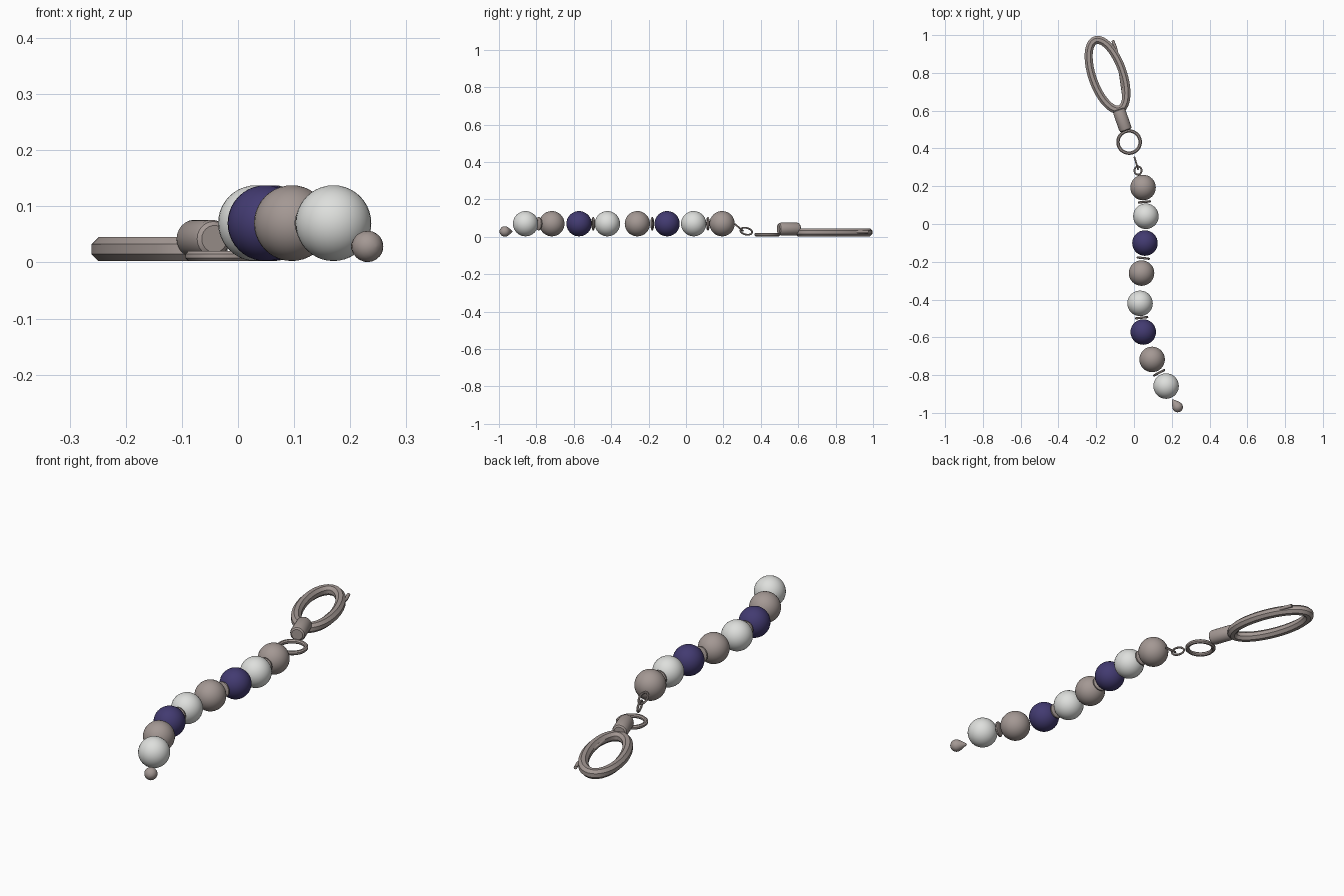
import bpy, math
from mathutils import Vector, Matrix

if "Cube" in bpy.data.objects:
    bpy.data.objects.remove(bpy.data.objects["Cube"])


def material(name, rgb):
    m = bpy.data.materials.new(name)
    m.diffuse_color = (*rgb, 1)
    m.use_nodes = True
    m.node_tree.nodes["Principled BSDF"].inputs["Base Color"].default_value = m.diffuse_color
    return m


TAUPE = material("taupe metal", (0.37, 0.315, 0.295))
NAVY = material("deep violet", (0.055, 0.043, 0.165))
WHITE = material("pearl white", (0.73, 0.74, 0.72))


def make(name, verts, faces, mat, loc=(0, 0, 0), rot=None, angle=35):
    me = bpy.data.meshes.new(name)
    me.from_pydata(verts, [], faces)
    me.materials.append(mat)
    ob = bpy.data.objects.new(name, me)
    bpy.context.collection.objects.link(ob)
    ob.matrix_world = Matrix.Translation(loc) @ (rot or Matrix()).to_4x4()
    bpy.ops.object.select_all(action='DESELECT')
    ob.select_set(True)
    bpy.context.view_layer.objects.active = ob
    bpy.ops.object.shade_smooth_by_angle(angle=math.radians(angle))
    return ob


def lathe(name, profile, loc, direction, mat, n=24):
    """Revolve (radius, height) points about an axis; the ends are capped."""
    verts = [(r * math.cos(2 * math.pi * i / n), r * math.sin(2 * math.pi * i / n), h)
             for r, h in profile for i in range(n)]
    faces = [(k * n + i, k * n + (i + 1) % n, (k + 1) * n + (i + 1) % n, (k + 1) * n + i)
             for k in range(len(profile) - 1) for i in range(n)]
    faces += [tuple(reversed(range(n))), tuple(range((len(profile) - 1) * n, len(profile) * n))]
    rot = Vector(direction).to_track_quat('Z', 'Y').to_matrix()
    return make(name, verts, faces, mat, loc, rot)


def ring(name, a, b, tube, loc, rot, mat, n=40, sides=8):
    """Elliptical ring whose long axis a runs along local y."""
    k = tube / math.cos(math.pi / sides)
    verts, faces = [], []
    for i in range(n):
        t = 2 * math.pi * i / n
        p = Vector((b * math.cos(t), a * math.sin(t), 0))
        out = Vector((a * math.cos(t), b * math.sin(t), 0)).normalized()
        for j in range(sides):
            s = 2 * math.pi * (j + 0.5) / sides
            verts.append(p + out * k * math.cos(s) + Vector((0, 0, k * math.sin(s))))
            i2, j2 = (i + 1) % n, (j + 1) % sides
            faces.append((i * sides + j, i2 * sides + j, i2 * sides + j2, i * sides + j2))
    return make(name, verts, faces, mat, loc, rot)


# Beads along the curved strand
R = 0.0675
centres = [(0.048, 0.193), (0.063, 0.041), (0.058, -0.101), (0.040, -0.260),
           (0.032, -0.420), (0.049, -0.572), (0.096, -0.717), (0.170, -0.858)]
beads = [Vector((x, y, 0.07)) for x, y in centres]
colours = [TAUPE, WHITE, NAVY]
for i, c in enumerate(beads):
    bpy.ops.mesh.primitive_uv_sphere_add(segments=32, ring_count=20, radius=R, location=c)
    ob = bpy.context.object
    ob.name = f"bead_{i + 1}"
    ob.data.materials.append(colours[i % 3])
    bpy.ops.object.shade_smooth()

# Thin spacer discs in every other gap
for i in range(0, 8, 2):
    lathe(f"spacer_{i // 2 + 1}",
          [(0.030, -0.006), (0.035, -0.003), (0.035, 0.003), (0.030, 0.006)],
          (beads[i] + beads[i + 1]) / 2, beads[i + 1] - beads[i], TAUPE)

# Drop-shaped end charm, pointed toward the strand
drop = [(0.028 * math.sin(a), -0.028 * math.cos(a))
        for a in (math.radians(d) for d in (3, 20, 40, 60, 80, 95))]
drop += [(0.0255, 0.012), (0.019, 0.024), (0.011, 0.036), (0.004, 0.046), (0.0005, 0.05)]
lathe("end_drop", drop, (0.231, -0.969, 0.0285), (-0.57, 0.82, 0), TAUPE)

# Two small chain links: one sloping, one on edge
ring("sloping_link", 0.028, 0.019, 0.0045, (0.021, 0.283, 0.050),
     Matrix.Rotation(math.radians(-40), 3, 'X'), TAUPE, 24)
ring("upright_link", 0.033, 0.018, 0.0045, (0.012, 0.322, 0.030),
     Matrix.Rotation(math.radians(17), 3, 'Z') @ Matrix.Rotation(math.radians(-12), 3, 'X')
     @ Matrix.Rotation(math.radians(90), 3, 'Y'), TAUPE, 24)

# Flat jump ring
ring("jump_ring", 0.059, 0.059, 0.009, (-0.026, 0.434, 0.0115), None, TAUPE, 36)

# Clasp: oval loop, barrel and spring lever
tilt = Matrix.Rotation(math.radians(19.5), 3, 'Z')
ring("clasp_loop", 0.194, 0.081, 0.0213, (-0.140, 0.790, 0.0237), tilt, TAUPE, 48)
lathe("clasp_barrel",
      [(0.024, -0.060), (0.031, -0.055), (0.034, -0.046),
       (0.034, 0.046), (0.031, 0.055), (0.024, 0.060)],
      (-0.062, 0.550, 0.042), tilt @ Vector((0, 1, 0)), TAUPE)

cu = bpy.data.curves.new("clasp_lever", 'CURVE')
cu.dimensions = '3D'
cu.bevel_depth = 0.008
cu.bevel_resolution = 2
cu.use_fill_caps = True
path = [(-0.113, 0.972), (-0.098, 0.935), (-0.083, 0.870),
        (-0.071, 0.790), (-0.061, 0.720), (-0.054, 0.670)]
sp = cu.splines.new('POLY')
sp.points.add(len(path) - 1)
for p, (x, y) in zip(sp.points, path):
    p.co = (x, y, 0.026, 1)
lever = bpy.data.objects.new("clasp_lever", cu)
cu.materials.append(TAUPE)
bpy.context.collection.objects.link(lever)
